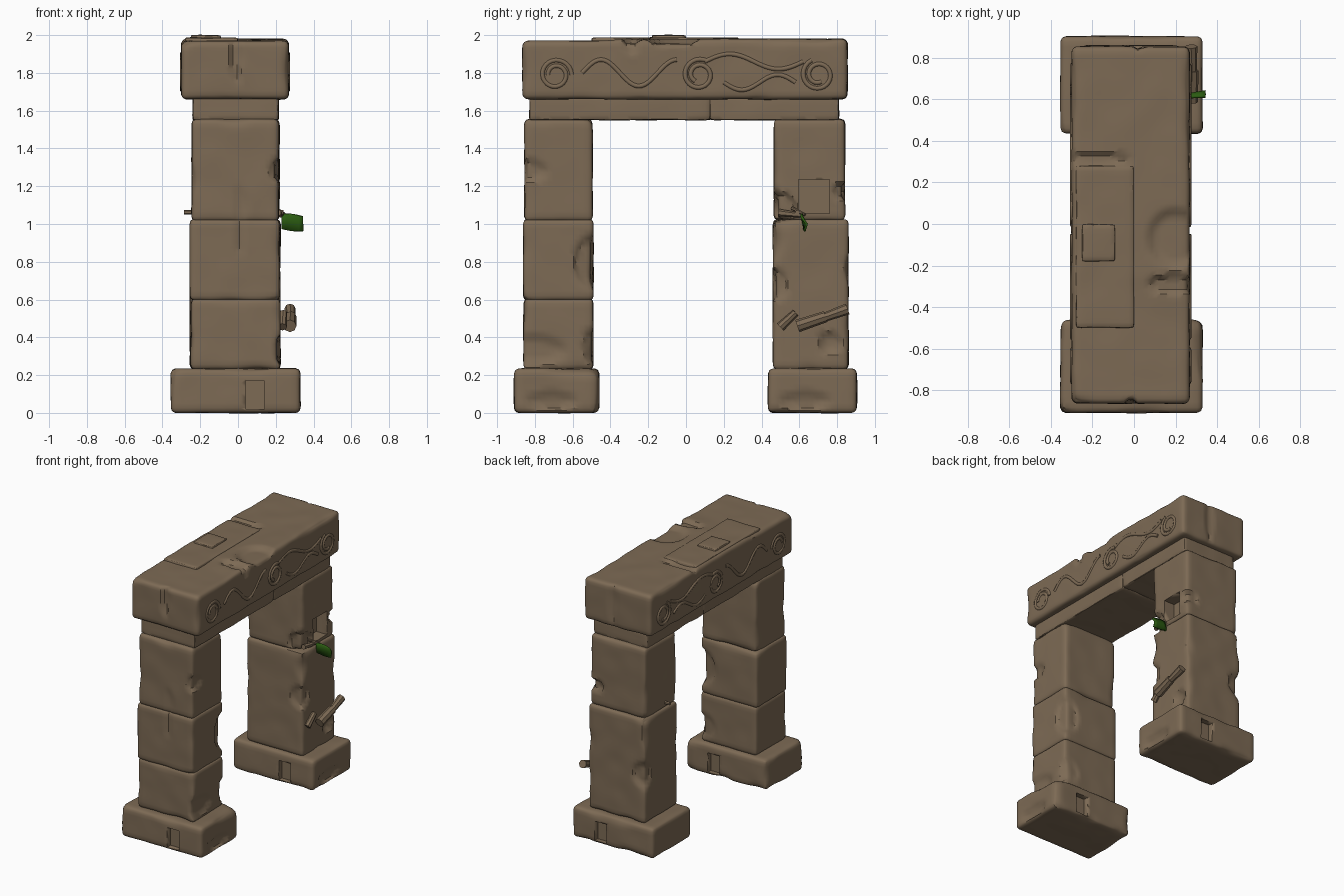
import bpy, bmesh, math
from mathutils import Vector, noise

if "Cube" in bpy.data.objects:
    bpy.data.objects.remove(bpy.data.objects["Cube"])


def material(name, rgb):
    m = bpy.data.materials.new(name)
    m.use_nodes = True
    m.diffuse_color = (*rgb, 1)
    m.node_tree.nodes["Principled BSDF"].inputs["Base Color"].default_value = (*rgb, 1)
    m.node_tree.nodes["Principled BSDF"].inputs["Roughness"].default_value = 0.9
    return m


STONE = material("brown stone", (0.205, 0.145, 0.09))
LEAF = material("leaf green", (0.025, 0.11, 0.006))


def finish(bm, name, mat, angle=35):
    bmesh.ops.recalc_face_normals(bm, faces=bm.faces)
    mesh = bpy.data.meshes.new(name)
    bm.to_mesh(mesh)
    bm.free()
    mesh.materials.append(mat)
    ob = bpy.data.objects.new(name, mesh)
    bpy.context.collection.objects.link(ob)
    bpy.ops.object.select_all(action='DESELECT')
    ob.select_set(True)
    bpy.context.view_layer.objects.active = ob
    bpy.ops.object.shade_smooth_by_angle(angle=math.radians(angle))
    return ob


def box_mesh(lo, hi):
    bm = bmesh.new()
    bmesh.ops.create_cube(bm, size=1)
    for v in bm.verts:
        v.co = Vector([lo[i] + (v.co[i] + 0.5) * (hi[i] - lo[i]) for i in range(3)])
    return bm


def stone(name, lo, hi, r=0.025, wear=0.02, step=0.026, dents=()):
    """Worn block: rounded box, chipped along its edges, with ellipsoid dents (centre, radii, push)."""
    lo, hi = Vector(lo), Vector(hi)
    mid, half = (lo + hi) / 2, (hi - lo) / 2
    bm = box_mesh(lo, hi)
    for axis in range(3):
        n = max(2, round(half[axis] * 2 / step))
        cuts = [lo[axis] + half[axis] * 2 * i / n for i in range(1, n)]
        cuts += [lo[axis] + r * 0.3, hi[axis] - r * 0.3]
        normal = [float(i == axis) for i in range(3)]
        for c in cuts:
            at = mid.copy()
            at[axis] = c
            bmesh.ops.bisect_plane(bm, geom=bm.verts[:] + bm.edges[:] + bm.faces[:],
                                   plane_co=at, plane_no=normal, dist=1e-5)
    for v in bm.verts:
        p = v.co - mid
        chip = max(0, noise.noise(v.co * 5 + Vector((3, 7, 1))) - 0.12)
        rad = r + wear * 2.5 * chip
        core = Vector([max(-half[i] + rad, min(half[i] - rad, p[i])) for i in range(3)])
        d = (p - core).normalized()
        q = core + d * rad
        q += d * 0.004 * noise.noise(v.co * 7)
        for centre, radii, push in dents:
            w = sum(((v.co[i] - centre[i]) / radii[i]) ** 2 for i in range(3))
            if w < 1:
                q += Vector(push) * min(1, 2.2 * (1 - w))
        v.co = mid + q
    return finish(bm, name, STONE)


def carve(ob, lo, hi):
    """Cut a box out of a stone."""
    cutter = finish(box_mesh(lo, hi), "cutter", STONE)
    cutter.hide_render = True
    mod = ob.modifiers.new("carve", 'BOOLEAN')
    mod.object, mod.operation, mod.solver = cutter, 'DIFFERENCE', 'EXACT'
    bpy.context.view_layer.objects.active = ob
    bpy.ops.object.modifier_apply(modifier=mod.name)
    bpy.data.objects.remove(cutter)


# Plinths, each slotted on its front and back faces
for name, y0, y1 in (("front_plinth", -0.91, -0.46), ("back_plinth", 0.435, 0.905)):
    plinth = stone(name, (-0.355, y0, 0), (0.33, y1, 0.235), r=0.03, wear=0.025,
                   dents=[((0.33, y0 + 0.2, 0.06), (0.08, 0.14, 0.05), (-0.02, 0, 0))])
    for y in (y0, y1):
        carve(plinth, (0.04, y - 0.04, 0.02), (0.14, y + 0.04, 0.17))

# Front pillar
stone("front_pillar_lower", (-0.25, -0.86, 0.23), (0.225, -0.49, 0.605),
      dents=[((0.22, -0.82, 0.33), (0.05, 0.2, 0.08), (-0.02, 0, 0)),
             ((0.2, -0.49, 0.35), (0.1, 0.06, 0.1), (-0.02, -0.01, 0))])
stone("front_pillar_middle", (-0.255, -0.862, 0.595), (0.22, -0.49, 1.025),
      dents=[((0.22, -0.49, 0.8), (0.12, 0.1, 0.15), (-0.025, -0.015, 0)),
             ((0.01, -0.86, 0.95), (0.02, 0.05, 0.12), (0, 0.012, 0))])
stone("front_pillar_upper", (-0.245, -0.855, 1.015), (0.215, -0.495, 1.555),
      dents=[((0.22, -0.85, 1.28), (0.06, 0.12, 0.06), (-0.02, 0.01, 0)),
             ((0.02, -0.855, 1.1), (0.02, 0.05, 0.12), (0, 0.01, 0))])

# Back pillar with its square niche
stone("back_pillar_lower", (-0.255, 0.46, 0.23), (0.225, 0.86, 1.025), wear=0.03,
      dents=[((0.22, 0.46, 0.68), (0.1, 0.08, 0.09), (-0.02, 0.015, 0)),
             ((0.22, 0.76, 0.37), (0.05, 0.06, 0.06), (-0.025, 0, 0)),
             ((-0.25, 0.86, 0.6), (0.1, 0.08, 0.1), (0.015, -0.02, 0))])
upper = stone("back_pillar_upper", (-0.245, 0.465, 1.02), (0.22, 0.842, 1.555),
              dents=[((0.22, 0.465, 1.08), (0.12, 0.12, 0.1), (-0.03, 0.025, 0)),
                     ((0.2, 0.84, 1.17), (0.09, 0.06, 0.05), (-0.02, -0.02, 0))])
carve(upper, (0.13, 0.595, 1.055), (0.3, 0.76, 1.235))

# Beam and lintel
for name, y0, y1 in (("beam_front", -0.83, 0.13), ("beam_back", 0.125, 0.81)):
    stone(name, (-0.24, y0, 1.55), (0.215, y1, 1.68), r=0.01, wear=0.008)
stone("lintel", (-0.3, -0.865, 1.66), (0.268, 0.855, 1.98), r=0.03, wear=0.015, step=0.023,
      dents=[((-0.01, -0.865, 1.9), (0.03, 0.05, 0.17), (0, 0.018, 0)),
             ((0.02, 0.855, 1.85), (0.03, 0.05, 0.2), (0, -0.012, 0)),
             ((0.2, -0.07, 1.98), (0.14, 0.15, 0.06), (0, 0, -0.025)),
             ((0.2, -0.29, 1.98), (0.14, 0.05, 0.1), (-0.01, 0, -0.025)),
             ((-0.18, 0.31, 1.98), (0.18, 0.035, 0.08), (0, 0, -0.018)),
             ((-0.05, -0.85, 1.98), (0.6, 0.6, 0.05), (0, 0, -0.01))])
stone("top_slab", (-0.25, -0.18, 1.95), (-0.09, 0.0, 2.0), r=0.01, wear=0.01)
stone("raised_top", (-0.28, -0.5, 1.94), (0.0, 0.28, 1.987), r=0.012, wear=0.006)


def relief(name, points, side, depth=0.013):
    """Carved ridge on a long face of the lintel, drawn through (y, z) points."""
    cu = bpy.data.curves.new(name, 'CURVE')
    cu.dimensions = '3D'
    cu.bevel_depth, cu.bevel_resolution, cu.use_fill_caps = depth, 2, True
    sp = cu.splines.new('POLY')
    sp.points.add(len(points) - 1)
    for pt, (y, z) in zip(sp.points, points):
        pt.co = (0.263 if side > 0 else -0.295, y, z, 1)
    cu.materials.append(STONE)
    bpy.context.collection.objects.link(bpy.data.objects.new(name, cu))


def spiral(y, z, r0, r1, turns, start):
    n = int(24 * turns)
    return [(y + (r0 + (r1 - r0) * i / n) * math.cos(start + math.tau * turns * i / n),
             z + (r0 + (r1 - r0) * i / n) * math.sin(start + math.tau * turns * i / n))
            for i in range(n + 1)]


def wave(y0, y1, z, height, cycles):
    return [(y0 + (y1 - y0) * i / 30, z + height * math.sin(math.tau * cycles * i / 30))
            for i in range(31)]


# Scroll carvings on both long faces
for side, label in ((1, "left"), (-1, "right")):
    for i, y in enumerate((-0.69, 0.07, 0.7)):
        relief(f"scroll_{label}_{i}", spiral(y, 1.79, 0.085, 0.04, 1.5, i), side)
    relief(f"long_wave_{label}", wave(-0.55, -0.05, 1.8, 0.07, 1.25), side)
    relief(f"upper_wave_{label}", wave(0.1, 0.62, 1.86, 0.04, 1), side)
    relief(f"lower_wave_{label}", wave(0.2, 0.58, 1.75, 0.04, -1), side)


def rod(name, a, b, r0, r1, sides=8):
    a, b = Vector(a), Vector(b)
    bm = bmesh.new()
    bmesh.ops.create_cone(bm, cap_ends=True, segments=sides, radius1=r0, radius2=r1, depth=(b - a).length)
    turn = (b - a).to_track_quat('Z', 'Y')
    for v in bm.verts:
        v.co = turn @ v.co + (a + b) / 2
    return finish(bm, name, STONE)


# Broken branch against the back pillar
rod("branch_main", (0.275, 0.59, 0.46), (0.28, 0.74, 0.51), 0.034, 0.03)
rod("branch_tip", (0.28, 0.73, 0.505), (0.275, 0.855, 0.55), 0.024, 0.03)
rod("branch_stub", (0.235, 0.5, 0.455), (0.24, 0.58, 0.53), 0.025, 0.02)

# Twigs in the joint below the niche
rod("twig_through", (-0.285, 0.6, 1.062), (0.24, 0.59, 1.06), 0.012, 0.014, 6)
rod("twig_ledge", (0.21, 0.49, 1.06), (0.225, 0.62, 1.045), 0.02, 0.012, 6)
rod("leaf_stem", (0.2, 0.56, 1.085), (0.25, 0.63, 1.05), 0.009, 0.008, 6)

# Hanging leaf: a creased, curling blade
bm = bmesh.new()
rows = []
for i in range(6):
    t = i / 5
    x, sag = 0.23 + 0.115 * t, 0.012 * math.sin(math.pi * t)
    rows.append([bm.verts.new((x, 0.625 + 0.02 * t * (1 - abs(k)) - 0.008 * k,
                               1.015 - 0.008 * t + k * (0.04 + sag * 0.5) - 0.006 * t)) for k in (-1, 0, 1)])
for a, b in zip(rows, rows[1:]):
    for k in range(2):
        bm.faces.new((a[k], b[k], b[k + 1], a[k + 1]))
leaf = finish(bm, "leaf", LEAF)
leaf.modifiers.new("thickness", 'SOLIDIFY').thickness = 0.012
